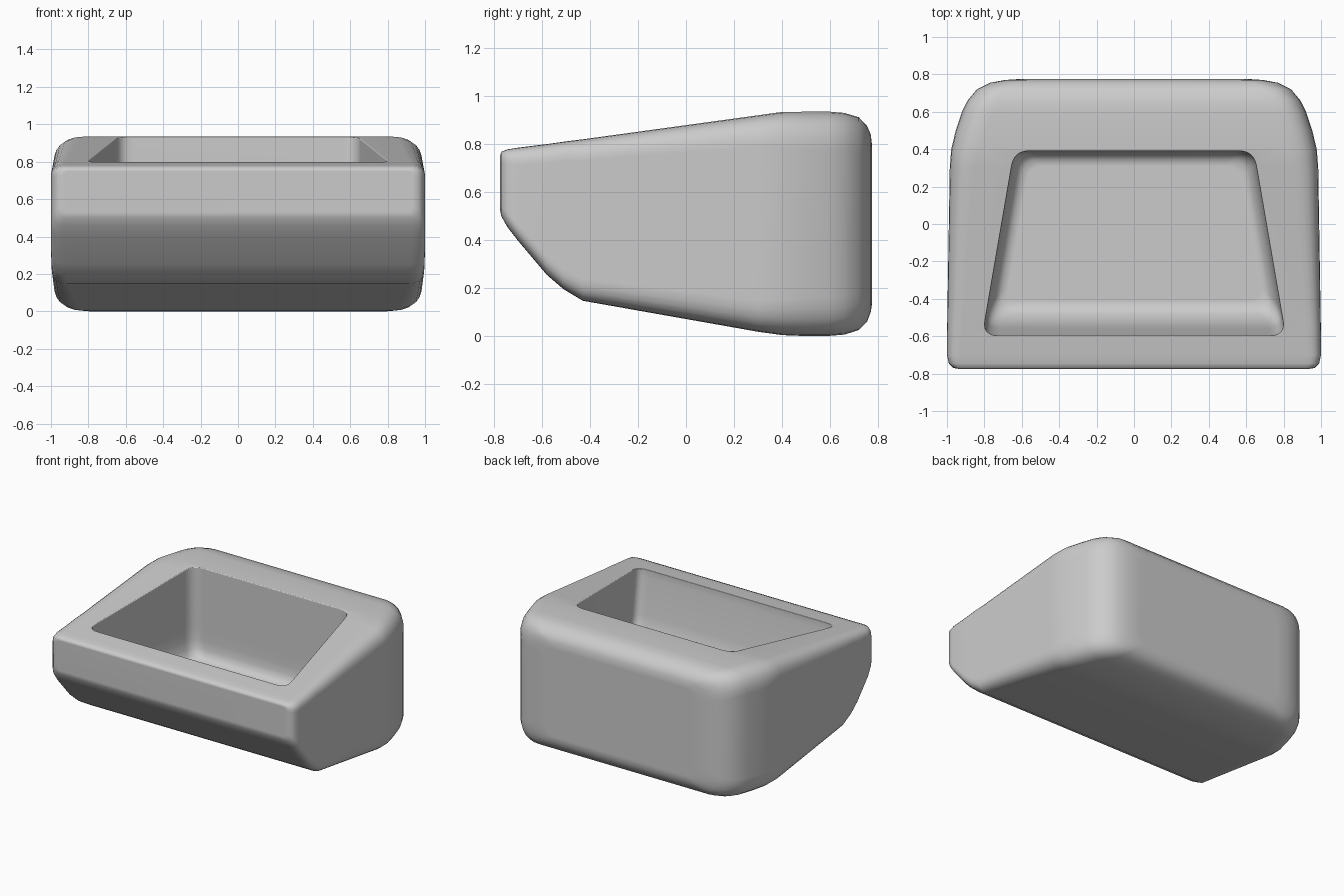
import bpy, bmesh, math

if "Cube" in bpy.data.objects:
    bpy.data.objects.remove(bpy.data.objects["Cube"])

grey = bpy.data.materials.new("plain_grey")
grey.diffuse_color = (0.6, 0.6, 0.6, 1)
grey.use_nodes = True
grey.node_tree.nodes["Principled BSDF"].inputs["Base Color"].default_value = grey.diffuse_color


def loft(name, rings):
    """Skin a closed solid through rings with equal point counts."""
    bm = bmesh.new()
    loops = [[bm.verts.new(p) for p in ring] for ring in rings]
    n = len(loops[0])
    for a, b in zip(loops, loops[1:]):
        for i in range(n):
            j = (i + 1) % n
            bm.faces.new((a[i], a[j], b[j], b[i]))
    bm.faces.new(loops[0])
    bm.faces.new(loops[-1])
    bmesh.ops.recalc_face_normals(bm, faces=bm.faces[:])
    mesh = bpy.data.meshes.new(name)
    bm.to_mesh(mesh)
    bm.free()
    ob = bpy.data.objects.new(name, mesh)
    bpy.context.collection.objects.link(ob)
    mesh.materials.append(grey)
    return ob


def rounded(corners, r, seg=6):
    """Round each corner of a 2D convex polygon with a quadratic curve."""
    out = []
    n = len(corners)
    for i, (cx, cy) in enumerate(corners):
        ends = []
        for px, py in (corners[i - 1], corners[(i + 1) % n]):
            d = math.hypot(px - cx, py - cy)
            ends.append((cx + (px - cx) * r / d, cy + (py - cy) * r / d))
        (ax, ay), (bx, by) = ends
        for k in range(seg + 1):
            t = k / seg
            u, v, w = (1 - t) ** 2, 2 * t * (1 - t), t * t
            out.append((u * ax + v * cx + w * bx, u * ay + v * cy + w * by))
    return out


# Body stations, front to back: y, half width, bottom, top, corner radius
stations = [
    (-0.776, 0.93, 0.53, 0.750, 0.03), (-0.770, 0.965, 0.50, 0.768, 0.05),
    (-0.745, 0.99, 0.455, 0.778, 0.06), (-0.70, 1.0, 0.397, 0.785, 0.07),
    (-0.58, 1.0, 0.255, 0.80, 0.08), (-0.51, 0.998, 0.195, 0.81, 0.08),
    (-0.43, 0.997, 0.147, 0.82, 0.09), (0.30, 0.985, 0.018, 0.920, 0.13),
    (0.40, 0.977, 0.004, 0.934, 0.15), (0.50, 0.953, 0.0, 0.935, 0.16),
    (0.60, 0.92, 0.001, 0.935, 0.16), (0.66, 0.89, 0.006, 0.93, 0.16),
    (0.72, 0.84, 0.025, 0.912, 0.15), (0.755, 0.77, 0.06, 0.875, 0.13),
    (0.770, 0.69, 0.10, 0.84, 0.11), (0.776, 0.60, 0.14, 0.79, 0.09)]
body = loft("basin_body", [
    [(x, y, z) for x, z in rounded([(-w, b), (w, b), (w, t), (-w, t)], r)]
    for y, w, b, t, r in stations])

# Pocket levels, top to floor: z, front y, back y, side inset
levels = [(1.10, -0.595, 0.39, 0.0), (0.74, -0.595, 0.39, 0.0),
          (0.48, -0.555, 0.39, 0.0), (0.40, -0.535, 0.39, 0.003),
          (0.34, -0.505, 0.385, 0.015), (0.30, -0.475, 0.37, 0.035),
          (0.278, -0.445, 0.345, 0.06), (0.27, -0.41, 0.31, 0.095)]


def pocket_width(y):
    return 0.64 + (0.39 - y) * 0.172


cutter = loft("pocket_cutter", [
    [(x, y, z) for x, y in rounded(
        [(-pocket_width(f) + s, f), (pocket_width(f) - s, f),
         (pocket_width(k) - s, k), (-pocket_width(k) + s, k)], 0.08)]
    for z, f, k, s in levels])
cutter.hide_render = True

# Cut the pocket, soften its rim and even out the shading
cut = body.modifiers.new("pocket", 'BOOLEAN')
cut.operation = 'DIFFERENCE'
cut.solver = 'EXACT'
cut.object = cutter
bpy.context.view_layer.objects.active = body
body.select_set(True)
bpy.ops.object.modifier_apply(modifier=cut.name)
bpy.data.objects.remove(cutter)
rim = body.modifiers.new("rim", 'BEVEL')
rim.width = 0.018
rim.segments = 3
rim.limit_method = 'ANGLE'
rim.angle_limit = math.radians(62)
bpy.ops.object.modifier_apply(modifier=rim.name)
bpy.ops.object.shade_smooth_by_angle(angle=math.radians(50))
normals = body.modifiers.new("even_shading", 'WEIGHTED_NORMAL')
normals.keep_sharp = True
